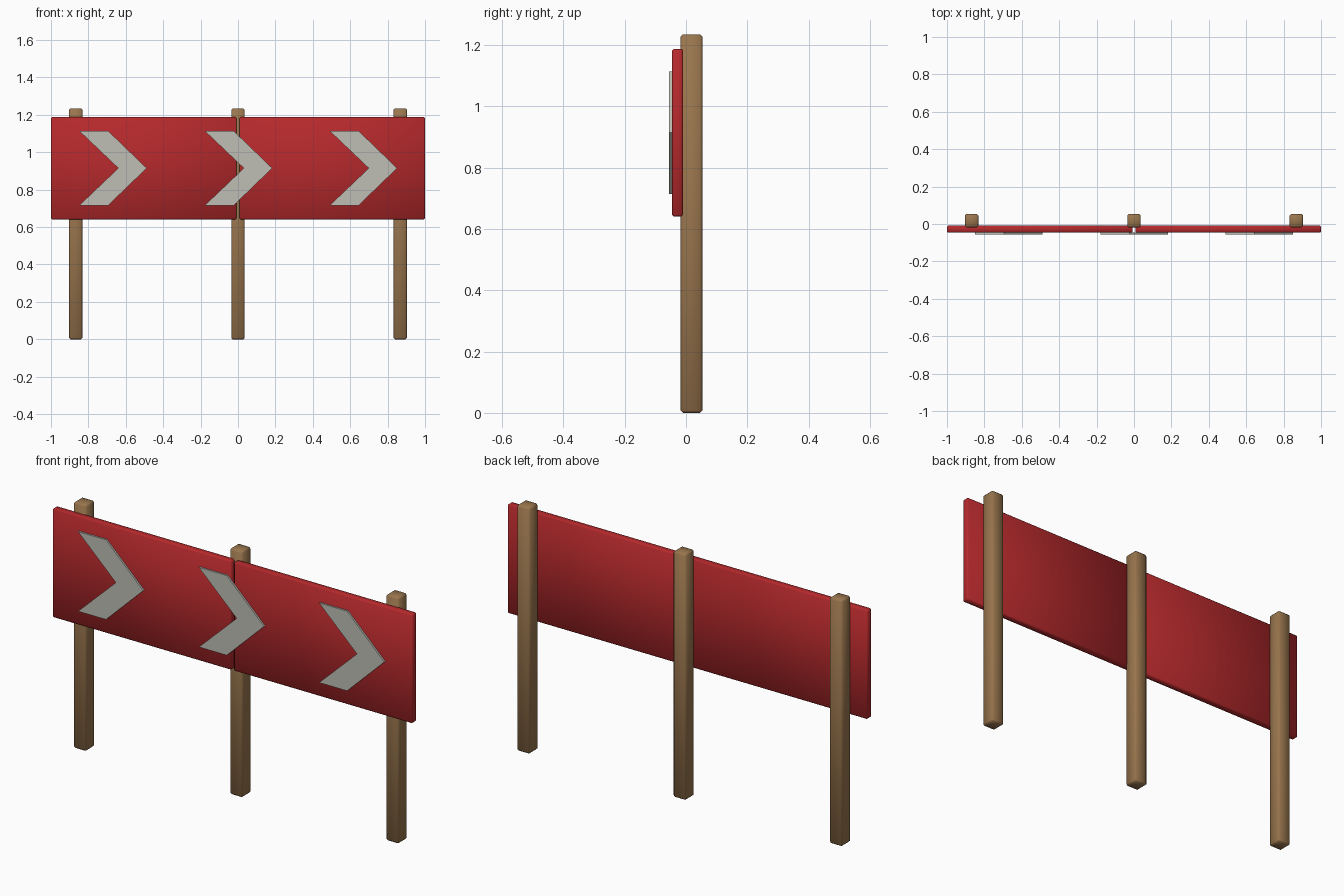
import bpy
import bmesh

cube = bpy.data.objects.get("Cube")
if cube:
    bpy.data.objects.remove(cube, do_unlink=True)


def material(name, rgb):
    m = bpy.data.materials.new(name)
    m.use_nodes = True
    m.diffuse_color = (*rgb, 1)
    m.node_tree.nodes["Principled BSDF"].inputs["Base Color"].default_value = (*rgb, 1)
    return m


wood = material("brown wood", (0.32, 0.18, 0.075))
red = material("sign red", (0.46, 0.022, 0.025))
pale = material("pale grey", (0.52, 0.52, 0.47))


def add_object(name, bm, mat, smooth):
    bmesh.ops.recalc_face_normals(bm, faces=bm.faces)
    for f in bm.faces:
        f.smooth = smooth
    mesh = bpy.data.meshes.new(name)
    bm.to_mesh(mesh)
    bm.free()
    mesh.materials.append(mat)
    obj = bpy.data.objects.new(name, mesh)
    bpy.context.collection.objects.link(obj)
    return obj


def soft_box(name, low, high, bevel, mat):
    """Box between two corners with small softened edges."""
    bm = bmesh.new()
    bmesh.ops.create_cube(bm, size=1)
    for v in bm.verts:
        v.co = [h if c > 0 else l for c, l, h in zip(v.co, low, high)]
    bmesh.ops.bevel(bm, geom=bm.edges[:], offset=bevel, segments=1,
                    affect='EDGES', profile=0.5)
    return add_object(name, bm, mat, True)


def chevron(name, x, mat):
    """Arrow-shaped plate on the board face, pointing to +x."""
    mid, half = 0.915, 0.2
    profile = [(0, half), (0.155, half), (0.362, 0),
               (0.155, -half), (0, -half), (0.21, 0)]
    bm = bmesh.new()
    face = bm.faces.new([bm.verts.new((x + px, -0.055, mid + pz)) for px, pz in profile])
    ext = bmesh.ops.extrude_face_region(bm, geom=[face])
    new = [g for g in ext["geom"] if isinstance(g, bmesh.types.BMVert)]
    bmesh.ops.translate(bm, verts=new, vec=(0, 0.0095, 0))
    return add_object(name, bm, mat, False)


# Three square posts
for side, x in (("right", -0.868), ("middle", 0), ("left", 0.868)):
    soft_box(side + "_post", (x - 0.036, -0.018, 0), (x + 0.036, 0.054, 1.235), 0.008, wood)

# Two boards with a narrow gap between them
soft_box("right_board", (-1, -0.046, 0.641), (-0.007, -0.009, 1.188), 0.006, red)
soft_box("left_board", (0.007, -0.046, 0.641), (1, -0.009, 1.188), 0.006, red)

# Three chevrons
for side, x in (("right", -0.85), ("middle", -0.179), ("left", 0.489)):
    chevron(side + "_chevron", x, pale)
